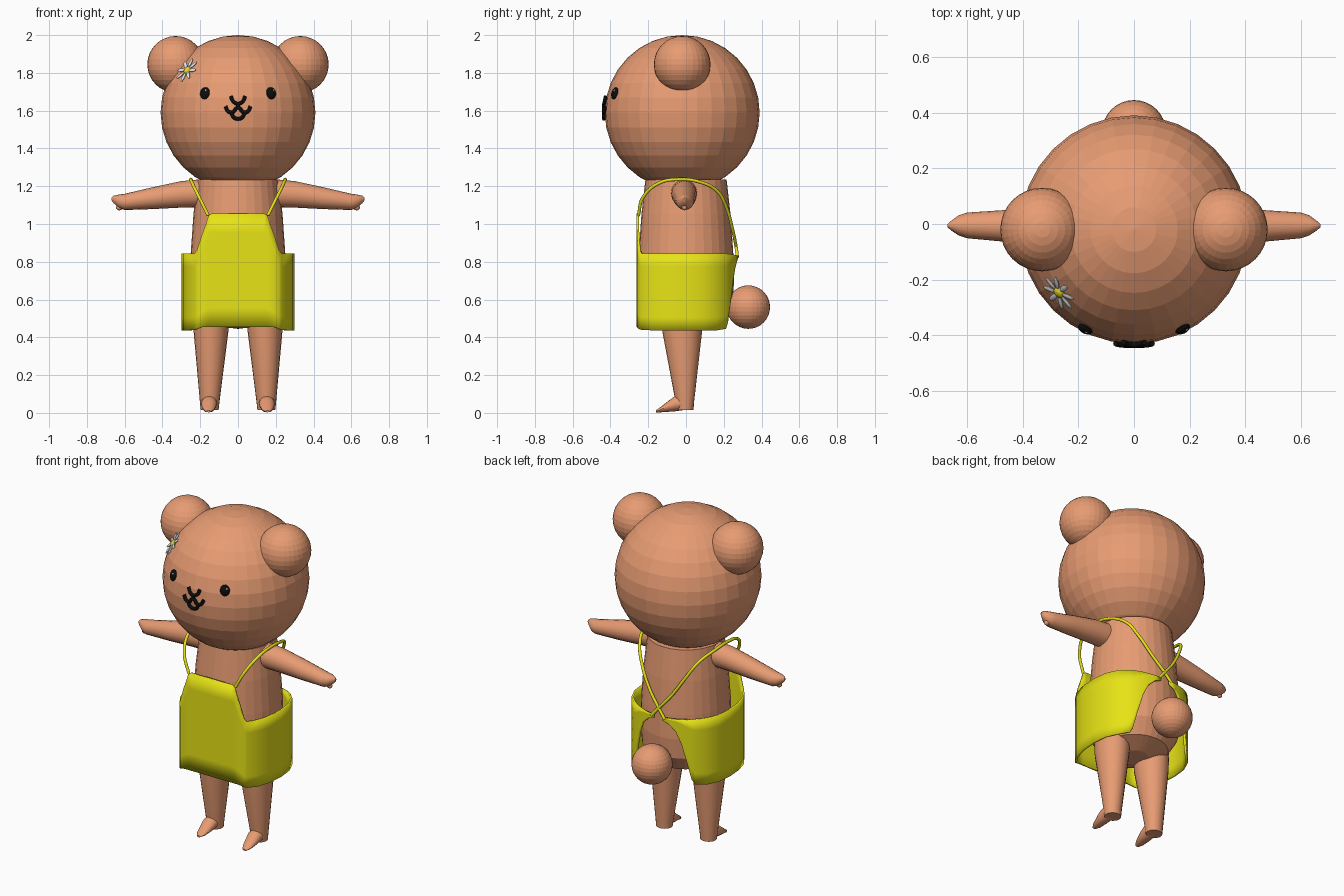
import bpy, bmesh, math
from mathutils import Vector, Matrix

cube = bpy.data.objects.get("Cube")
if cube:
    bpy.data.objects.remove(cube, do_unlink=True)


def material(name, rgb):
    m = bpy.data.materials.new(name)
    m.use_nodes = True
    m.diffuse_color = (*rgb, 1)
    m.node_tree.nodes["Principled BSDF"].inputs["Base Color"].default_value = (*rgb, 1)
    return m


FUR = material("tan fur", (0.8, 0.33, 0.17))
CLOTH = material("yellow cloth", (0.8, 0.77, 0.008))
BLACK = material("black", (0.004, 0.004, 0.004))
WHITE = material("white", (0.8, 0.8, 0.8))
POLLEN = material("flower yellow", (0.8, 0.68, 0.02))

HEAD = Vector((0, -0.02, 1.59))
HEAD_R = 0.41


def finish(bm, name, mat, smooth=False):
    bmesh.ops.recalc_face_normals(bm, faces=bm.faces)
    mesh = bpy.data.meshes.new(name)
    bm.to_mesh(mesh)
    bm.free()
    mesh.materials.append(mat)
    ob = bpy.data.objects.new(name, mesh)
    bpy.context.collection.objects.link(ob)
    if smooth:
        bpy.ops.object.select_all(action="DESELECT")
        ob.select_set(True)
        bpy.context.view_layer.objects.active = ob
        bpy.ops.object.shade_smooth_by_angle(angle=math.radians(40))
    return ob


def ball(name, mat, centre, size, segments=32, turn=None, smooth=False):
    """Ellipsoid with an optional rotation matrix."""
    bm = bmesh.new()
    place = Matrix.Translation(centre) @ (turn or Matrix()) @ Matrix.Diagonal((*size, 1))
    bmesh.ops.create_uvsphere(bm, u_segments=segments, v_segments=segments // 2,
                              radius=1, matrix=place)
    return finish(bm, name, mat, smooth)


def loft(name, mat, rings, u, v, sides=16, smooth=True):
    """Skin elliptical rings given as (centre, radius along u, radius along v)."""
    bm = bmesh.new()
    u, v = Vector(u), Vector(v)
    loops = []
    for centre, ru, rv in rings:
        angles = [math.tau * i / sides for i in range(sides)]
        loops.append([bm.verts.new(Vector(centre) + u * ru * math.cos(a) + v * rv * math.sin(a))
                      for a in angles])
    for a, b in zip(loops, loops[1:]):
        for i in range(sides):
            j = (i + 1) % sides
            bm.faces.new((a[i], a[j], b[j], b[i]))
    bm.faces.new(loops[0])
    bm.faces.new(loops[-1])
    return finish(bm, name, mat, smooth)


def tube(name, mat, points, radius):
    """Round cord through the points."""
    curve = bpy.data.curves.new(name, "CURVE")
    curve.dimensions = "3D"
    curve.bevel_depth = radius
    curve.bevel_resolution = 2
    curve.resolution_u = 6
    curve.use_fill_caps = True
    spline = curve.splines.new("BEZIER")
    spline.bezier_points.add(len(points) - 1)
    for bp, p in zip(spline.bezier_points, points):
        bp.co = p
        bp.handle_left_type = bp.handle_right_type = "AUTO"
    curve.materials.append(mat)
    ob = bpy.data.objects.new(name, curve)
    bpy.context.collection.objects.link(ob)
    return ob


def on_face(x, z, lift=0.0):
    """Point on the front of the head."""
    dx, dz = x - HEAD.x, z - HEAD.z
    y = -math.sqrt(HEAD_R ** 2 - dx * dx - dz * dz)
    d = Vector((dx, y, dz))
    return HEAD + d * (1 + lift / HEAD_R)


# Head, tail and torso
ball("head", FUR, HEAD, (HEAD_R,) * 3)
ball("tail", FUR, (0, 0.33, 0.56), (0.115,) * 3)
torso = [(0.08, 0.45), (0.19, 0.49), (0.245, 0.58), (0.255, 0.7),
         (0.25, 0.85), (0.236, 1.05), (0.215, 1.235)]
loft("torso", FUR, [((0, 0, z), r, r) for r, z in torso], (1, 0, 0), (0, 1, 0), 32, False)

# Paired parts
for s, side in ((1, "left"), (-1, "right")):
    ball(side + "_ear", FUR, (s * 0.33, -0.02, 1.845), (0.15,) * 3)

    loft(side + "_arm", FUR,
         [((s * 0.16, -0.01, 1.165), 0.07, 0.075), ((s * 0.3, -0.01, 1.157), 0.067, 0.07),
          ((s * 0.45, -0.007, 1.137), 0.058, 0.058), ((s * 0.6, -0.005, 1.117), 0.046, 0.043),
          ((s * 0.63, -0.005, 1.12), 0.036, 0.036), ((s * 0.658, -0.006, 1.13), 0.016, 0.02),
          ((s * 0.669, -0.006, 1.132), 0.006, 0.008)], (0, 1, 0), (0, 0, 1))
    ball(side + "_thumb", FUR, (s * 0.628, -0.008, 1.088), (0.018, 0.014, 0.016), 12, smooth=True)

    loft(side + "_leg", FUR,
         [((s * 0.15, -0.005, 0.015), 0.047, 0.045), ((s * 0.15, -0.006, 0.05), 0.051, 0.048),
          ((s * 0.143, -0.02, 0.43), 0.092, 0.105), ((s * 0.141, -0.02, 0.58), 0.094, 0.11)],
         (1, 0, 0), (0, 1, 0), 20)
    loft(side + "_foot", FUR,
         [((s * 0.152, -0.01, 0.055), 0.042, 0.04), ((s * 0.153, -0.06, 0.048), 0.042, 0.04),
          ((s * 0.154, -0.09, 0.036), 0.038, 0.03), ((s * 0.155, -0.135, 0.017), 0.028, 0.014),
          ((s * 0.156, -0.16, 0.008), 0.012, 0.005)], (1, 0, 0), (0, 0, 1), 12)

    # Eye with a small glint
    eye = on_face(s * 0.175, 1.692)
    facing = (eye - HEAD).to_track_quat("Z", "Y").to_matrix().to_4x4()
    ball(side + "_eye", BLACK, eye, (0.028, 0.033, 0.016), 16, facing, True)
    ball(side + "_eye_glint", WHITE, on_face(s * 0.175 + 0.009, 1.703, 0.013),
         (0.006, 0.006, 0.004), 8, facing, True)

    # Strap over the shoulder, crossing at the back
    path = [(0.158, -0.252, 1.045), (0.205, -0.228, 1.14), (0.243, -0.14, 1.218),
            (0.25, -0.04, 1.236), (0.243, 0.06, 1.226), (0.2, 0.165, 1.175),
            (0.15, 0.213, 1.09), (0.075, 0.247, 0.97), (0.0, 0.265, 0.88), (-0.045, 0.272, 0.825)]
    tube(side + "_strap", CLOTH, [(s * x, y, z) for x, y, z in path], 0.009)

# Nose and mouth cords
cords = {
    "nose": [(-0.037, 1.675), (-0.026, 1.65), (0, 1.636), (0.026, 1.65), (0.037, 1.675)],
    "lip_line": [(0, 1.636), (0, 1.61)],
    "upper_lip": [(-0.065, 1.622), (-0.053, 1.598), (-0.032, 1.59), (0, 1.615),
                  (0.032, 1.59), (0.053, 1.598), (0.065, 1.622)],
    "lower_lip": [(-0.034, 1.588), (-0.022, 1.565), (0, 1.557), (0.022, 1.565), (0.034, 1.588)],
}
for name, pts in cords.items():
    tube(name, BLACK, [on_face(x, z, 0.006) for x, z in pts], 0.01)

# Flower on the head
bloom = on_face(-0.265, 1.81, 0.006)
facing = (bloom - HEAD).to_track_quat("Z", "Y").to_matrix().to_4x4()
for i in range(8):
    turn = facing @ Matrix.Rotation(math.tau * i / 8, 4, "Z")
    ball(f"petal_{i + 1}", WHITE, bloom + turn @ Vector((0.045, 0, 0.003)),
         (0.03, 0.011, 0.005), 10, turn, True)
ball("flower_centre", POLLEN, bloom, (0.023, 0.023, 0.014), 12, facing, True)

# Apron: half outline from front centre to back, as (x, y, hem height, top height)
outline = [(0, -0.255, 0.456, 1.055), (0.14, -0.255, 0.456, 1.055), (0.156, -0.255, 0.456, 1.045),
           (0.17, -0.255, 0.456, 1.0), (0.19, -0.253, 0.454, 0.945), (0.215, -0.245, 0.445, 0.862),
           (0.225, -0.235, 0.44, 0.845), (0.262, -0.18, 0.437, 0.845), (0.284, -0.1, 0.437, 0.845),
           (0.292, 0, 0.437, 0.845), (0.282, 0.09, 0.437, 0.845), (0.25, 0.16, 0.437, 0.845),
           (0.205, 0.207, 0.445, 0.843), (0.19, 0.217, 0.475, 0.842), (0.17, 0.23, 0.57, 0.84),
           (0.14, 0.244, 0.69, 0.838), (0.11, 0.254, 0.76, 0.836), (0.07, 0.264, 0.8, 0.834),
           (0.03, 0.269, 0.815, 0.832)]
bm = bmesh.new()
ROWS = 6
columns = [[bm.verts.new((x, y, lo + (hi - lo) * k / ROWS)) for k in range(ROWS + 1)]
           for x, y, lo, hi in outline]
for a, b in zip(columns, columns[1:]):
    for k in range(ROWS):
        bm.faces.new((a[k], b[k], b[k + 1], a[k + 1]))
apron = finish(bm, "apron", CLOTH, True)
mirror = apron.modifiers.new("Mirror", "MIRROR")
mirror.use_clip = True
shell = apron.modifiers.new("Thickness", "SOLIDIFY")
shell.thickness = 0.012
shell.offset = 0
